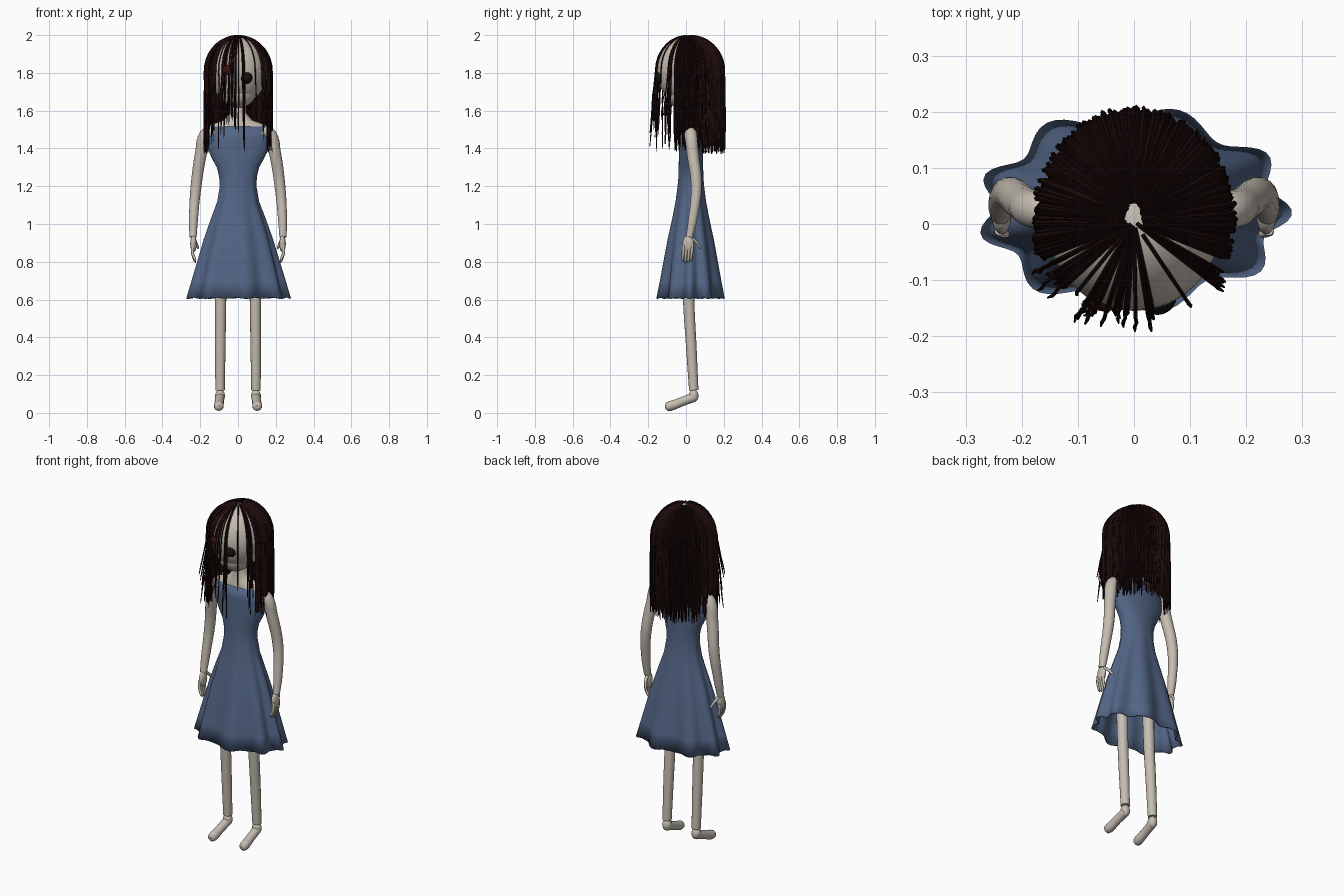
import bpy, bmesh, math, random
from math import sin, cos, pi, radians

random.seed(7)
cube = bpy.data.objects.get("Cube")
if cube:
    bpy.data.objects.remove(cube, do_unlink=True)


def material(name, rgb):
    m = bpy.data.materials.new(name)
    m.use_nodes = True
    m.diffuse_color = (*rgb, 1)
    m.node_tree.nodes["Principled BSDF"].inputs["Base Color"].default_value = (*rgb, 1)
    return m


SKIN = material("pale skin", (0.56, 0.51, 0.44))
DRESS = material("dusty blue cloth", (0.085, 0.13, 0.235))
HAIR = material("dark brown hair", (0.012, 0.003, 0.003))
RED = material("dark red eye", (0.04, 0.006, 0.006))
BLACK = material("black eye", (0.006, 0.006, 0.006))


def finish(obj, mat):
    obj.data.materials.clear()
    obj.data.materials.append(mat)
    bpy.ops.object.select_all(action="DESELECT")
    obj.select_set(True)
    bpy.context.view_layer.objects.active = obj
    if obj.type == "CURVE":
        bpy.ops.object.convert(target="MESH")
    bpy.ops.object.shade_smooth_by_angle(angle=radians(50))
    return obj


def ball(name, centre, size, mat):
    bpy.ops.mesh.primitive_uv_sphere_add(segments=32, ring_count=20, location=centre)
    obj = bpy.context.object
    obj.name = name
    obj.scale = size
    return finish(obj, mat)


def tubes(name, paths, mat, sides=4, kind="BEZIER", steps=5):
    """Each path is a list of (x, y, z, radius) points."""
    data = bpy.data.curves.new(name, "CURVE")
    data.dimensions = "3D"
    data.bevel_depth = 1
    data.bevel_resolution = sides // 2 - 2
    data.resolution_u = steps
    data.use_fill_caps = True
    for path in paths:
        s = data.splines.new(kind)
        pts = s.bezier_points if kind == "BEZIER" else s.points
        pts.add(len(path) - 1)
        for p, (x, y, z, r) in zip(pts, path):
            p.radius = r
            if kind == "BEZIER":
                p.co = (x, y, z)
                p.handle_left_type = p.handle_right_type = "AUTO"
            else:
                p.co = (x, y, z, 1)
    obj = bpy.data.objects.new(name, data)
    bpy.context.collection.objects.link(obj)
    return finish(obj, mat)


def lathe(name, profile, mat, centre_y, lobes=0, segments=108):
    """Oval rings from (z, half width, half depth, ripple) rows."""
    bm = bmesh.new()
    rings = []
    for z, rx, ry, ripple in profile:
        ring = []
        for i in range(segments):
            a = 2 * pi * i / segments
            k = ripple * cos(lobes * a + 0.9 * sin(2 * a) + 0.4)
            ring.append(bm.verts.new(((rx + k) * cos(a), centre_y + (ry + k) * sin(a),
                                      z - 0.4 * abs(k))))
        rings.append(ring)
    for low, high in zip(rings[1:], rings):
        for i in range(segments):
            j = (i + 1) % segments
            bm.faces.new((low[i], low[j], high[j], high[i]))
    mesh = bpy.data.meshes.new(name)
    bm.to_mesh(mesh)
    bm.free()
    obj = bpy.data.objects.new(name, mesh)
    bpy.context.collection.objects.link(obj)
    return finish(obj, mat)


# Head, eyes, neck and shoulders
ball("head", (0, 0, 1.81), (0.155, 0.155, 0.178), SKIN)
ball("chin", (0, -0.03, 1.7), (0.095, 0.085, 0.085), SKIN)
ball("right_eye", (-0.052, -0.122, 1.815), (0.034, 0.034, 0.034), RED)
ball("left_eye", (0.042, -0.128, 1.775), (0.034, 0.034, 0.034), BLACK)
lathe("neck_and_chest", [(1.7, 0.04, 0.04, 0), (1.59, 0.042, 0.04, 0), (1.55, 0.075, 0.043, 0),
                         (1.525, 0.145, 0.05, 0), (1.48, 0.16, 0.05, 0), (1.38, 0.14, 0.05, 0)],
      SKIN, 0.02, segments=40)

# Dress with a rippled open skirt
dress = lathe("dress", [(1.515, 0.158, 0.056, 0), (1.45, 0.165, 0.06, 0), (1.4, 0.16, 0.062, 0),
                        (1.35, 0.14, 0.064, 0), (1.3, 0.112, 0.065, 0), (1.25, 0.1, 0.066, 0),
                        (1.2, 0.097, 0.07, 0.001), (1.12, 0.11, 0.08, 0.002),
                        (1.03, 0.143, 0.096, 0.004), (0.92, 0.18, 0.118, 0.007),
                        (0.8, 0.214, 0.138, 0.01), (0.7, 0.241, 0.153, 0.014),
                        (0.612, 0.264, 0.167, 0.018)], DRESS, 0.026, lobes=9)
shell = dress.modifiers.new("cloth thickness", "SOLIDIFY")
shell.thickness = 0.005

# Limbs, mirrored
for side, s in (("left", 1), ("right", -1)):
    tubes(side + "_arm", [[(s * x, y, z, r) for x, y, z, r in (
        (0.13, 0.02, 1.5, 0.03), (0.172, 0.025, 1.47, 0.034), (0.195, 0.035, 1.38, 0.032),
        (0.222, 0.055, 1.2, 0.029), (0.236, 0.035, 1.02, 0.024),
        (0.238, 0.018, 0.93, 0.019))]], SKIN, 16)
    hand = ball(side + "_palm", (s * 0.236, 0.012, 0.895), (0.017, 0.03, 0.046), SKIN)
    fingers = []
    for i in range(4):
        y = -0.012 + i * 0.015
        tip = 0.79 + 0.008 * abs(i - 1.5)
        fingers.append([(s * 0.24, y, 0.89, 0.009), (s * 0.24, y - 0.003, 0.845, 0.008),
                        (s * 0.228, y - 0.006, tip + 0.01, 0.007),
                        (s * 0.225, y - 0.006, tip, 0.002)])
    fingers.append([(s * 0.236, 0.025, 0.93, 0.01), (s * 0.225, 0.055, 0.905, 0.008),
                    (s * 0.212, 0.075, 0.875, 0.006), (s * 0.21, 0.078, 0.868, 0.002)])
    tubes(side + "_fingers", fingers, SKIN, 8)
    tubes(side + "_leg", [[(s * x, y, z, r) for x, y, z, r in (
        (0.09, 0.01, 0.95, 0.034), (0.092, 0.014, 0.6, 0.03), (0.094, 0.028, 0.35, 0.028),
        (0.095, 0.041, 0.12, 0.025))]], SKIN, 16)
    ball(side + "_heel", (s * 0.095, 0.04, 0.09), (0.026, 0.026, 0.034), SKIN)
    tubes(side + "_foot", [[(s * x, y, z, r) for x, y, z, r in (
        (0.095, 0.045, 0.085, 0.025), (0.099, -0.02, 0.06, 0.024), (0.102, -0.085, 0.036, 0.026),
        (0.103, -0.102, 0.033, 0.022), (0.103, -0.111, 0.032, 0.008))]], SKIN, 16)


# Hair strands fall from the crown over the head and hang down
def strand(angle, reach, flare, end, start, thick):
    path = []
    for i in range(8):
        t = start + (pi / 2 - start) * i / 7
        path.append([reach * sin(t), 1.81 + 0.187 * cos(t)])
    for i in range(1, 6):
        f = i / 5
        path.append([reach + flare * f, 1.81 + (end - 1.81) * f])
    out = []
    for i, (r, z) in enumerate(path):
        wob = random.uniform(-0.003, 0.003) * (i > 7)
        a = angle + wob * 4
        out.append((r * cos(a), 0.02 * max(sin(angle), 0) + 0.004 + (r + wob) * sin(a), z,
                    thick * (0.5 if i == len(path) - 1 else 1)))
    return out


back = [strand(radians(random.uniform(-22, 202)), random.uniform(0.162, 0.18),
               random.uniform(-0.004, 0.006), random.uniform(1.37, 1.53),
               random.uniform(0.08, 0.4), 0.0042) for i in range(560)]
fringe = []
for i in range(46):
    a = random.uniform(-160, -20) if i % 3 else random.uniform(-155, -112)
    fringe.append(strand(radians(a), random.uniform(0.158, 0.166), random.uniform(0, 0.045),
                         random.uniform(1.37, 1.62), random.uniform(0.03, 0.2), 0.0035))
tubes("back_hair", back, HAIR, 4, "POLY")
tubes("front_hair", fringe, HAIR, 4, "POLY")
